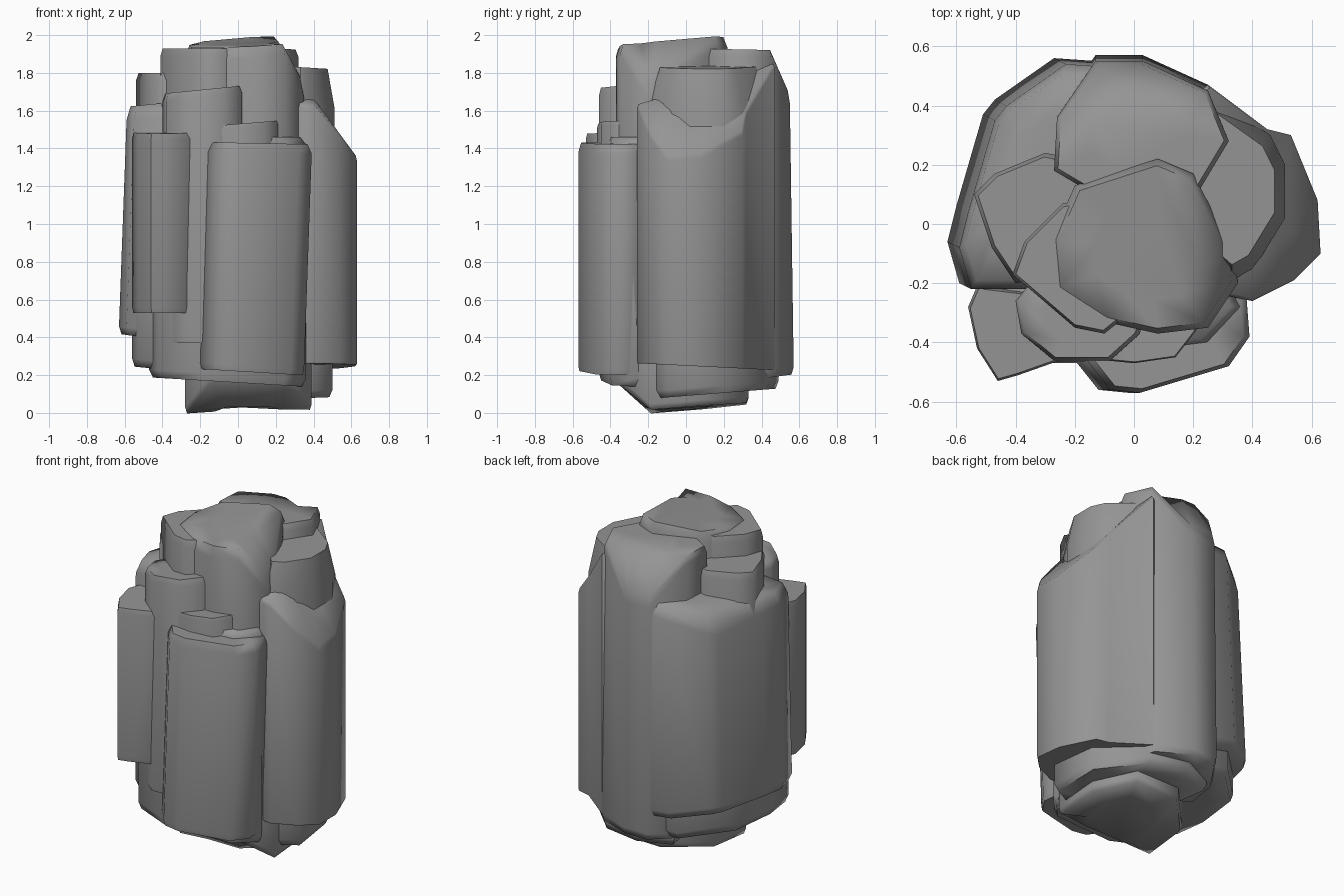
import bpy, bmesh, math

old = bpy.data.objects.get("Cube")
if old:
    bpy.data.objects.remove(old, do_unlink=True)

# Single stone colour
GREY = (0.3, 0.3, 0.3, 1.0)
stone = bpy.data.materials.new("grey stone")
stone.use_nodes = True
stone.diffuse_color = GREY
bsdf = stone.node_tree.nodes["Principled BSDF"]
bsdf.inputs["Base Color"].default_value = GREY
bsdf.inputs["Roughness"].default_value = 0.9


def heights(planes, x, y):
    return [z + sx * x + sy * y for z, sx, sy in planes]


def column(name, outline, bottoms, tops, foot=(0.04, 0.95), shoulder=(0.04, 0.93), lean=(0, 0)):
    """Rock column cut by end planes (z, slope x, slope y), with chamfered rims (drop, scale)."""
    cx = sum(p[0] for p in outline) / len(outline)
    cy = sum(p[1] for p in outline) / len(outline)
    # is_top, offset, scale for each ring from the underside centre to the top centre
    stages = [(False, 0, 0.55), (False, 0, foot[1]), (False, foot[0], 1),
              (True, -shoulder[0], 1), (True, 0, shoulder[1]), (True, 0, 0.55)]
    bm = bmesh.new()
    rings = []
    for is_top, offset, scale in stages:
        ring = []
        for px, py in outline:
            x = cx + (px - cx) * scale + lean[0] * is_top
            y = cy + (py - cy) * scale + lean[1] * is_top
            z = min(heights(tops, x, y)) if is_top else max(heights(bottoms, x, y))
            ring.append(bm.verts.new((x, y, z + offset)))
        rings.append(ring)
    n = len(outline)
    for low, high in zip(rings, rings[1:]):
        for i in range(n):
            j = (i + 1) % n
            bm.faces.new((low[i], low[j], high[j], high[i]))
    bm.faces.new(rings[0])
    bm.faces.new(rings[-1])
    bmesh.ops.recalc_face_normals(bm, faces=bm.faces)
    mesh = bpy.data.meshes.new(name)
    bm.to_mesh(mesh)
    bm.free()
    mesh.materials.append(stone)
    obj = bpy.data.objects.new(name, mesh)
    bpy.context.collection.objects.link(obj)
    bpy.ops.object.select_all(action="DESELECT")
    obj.select_set(True)
    bpy.context.view_layer.objects.active = obj
    bpy.ops.object.shade_smooth_by_angle(angle=math.radians(68))


# Tall central column, bevelled on +x
column("core_column",
       [(-.27, -.22), (-.28, -.05), (-.2, .13), (.08, .22), (.2, .17), (.34, -.1),
        (.35, -.2), (.25, -.35), (.08, -.37), (-.1, -.33)],
       [(.4, 0, 0)], [(1.968, .06, .09), (2.6, -2.5, 0)], shoulder=(.06, .93))

# Low base block with a sloping front, and its side ledge
column("base_block",
       [(-.28, -.19), (-.27, .1), (-.05, .33), (.25, .33), (.39, .1), (.39, -.19), (.25, -.38), (-.15, -.38)],
       [(.02, .03, .08), (-.17, 0, -.9)], [(.6, 0, 0)], foot=(.03, .97))
column("base_ledge",
       [(.5, -.1), (.48, .2), (.25, .44), (0, .49), (-.2, .4), (-.1, 0), (.3, -.2)],
       [(.09, 0, .08)], [(.6, 0, 0)])

# Back column
column("back_column",
       [(-.27, .2), (-.26, .38), (-.13, .57), (.03, .57), (.25, .47), (.32, .3), (.2, .1), (-.1, .1)],
       [(.13, 0, .13)], [(1.93, 0, -.02), (3.0, 0, -2.4)], shoulder=(.04, .95), lean=(0, -.02))

# Broad slab on the rear -x side, its top sloping down and outward
column("broad_slab",
       [(-.63, -.06), (-.6, .06), (-.51, .37), (-.47, .42), (-.27, .56), (.02, .54), (.05, .1),
        (-.25, -.2), (-.59, -.2)],
       [(.33, -.14, 0)], [(2.22, 1.07, -.46), (1.68, .1, 0)], shoulder=(.07, .92), lean=(.04, -.02))
column("slab_underside",
       [(-.56, -.05), (-.52, .25), (-.28, .49), (.1, .42), (0, -.2), (-.3, -.4), (-.53, -.25)],
       [(.19, -.1, 0)], [(.9, 0, 0)])

# Stepped columns beside the core
column("side_step",
       [(-.54, .1), (-.47, .17), (-.3, .24), (-.1, .2), (-.1, -.15), (-.4, -.2), (-.48, -.08)],
       [(.5, 0, 0)], [(1.8, 0, 0)])
column("upper_step",
       [(-.41, -.17), (-.37, -.06), (-.24, .07), (0, .1), (.05, -.25), (-.1, -.37), (-.2, -.35)],
       [(.5, 0, 0)], [(1.93, 0, 0)], shoulder=(.04, .95))
column("front_step",
       [(-.4, -.27), (-.38, -.38), (-.27, -.47), (-.08, -.47), (.02, -.38), (.05, -.2), (-.3, -.15)],
       [(.37, 0, 0)], [(1.73, .1, 0)], foot=(.02, .98), lean=(0, .01))
column("low_front_step",
       [(-.1, -.46), (0, -.47), (.14, -.45), (.21, -.36), (.25, -.2), (-.1, -.2)],
       [(.4, 0, 0)], [(1.53, .08, 0)], shoulder=(.02, .96))
column("front_fill",
       [(-.47, -.25), (-.42, -.38), (-.2, -.46), (.25, -.4), (.36, -.28), (.2, 0), (-.3, 0)],
       [(.16, -.06, 0)], [(1.46, 0, 0)])

# Front corner column, hanging short of the base
column("corner_column",
       [(-.56, -.28), (-.53, -.42), (-.46, -.53), (-.39, -.51), (-.22, -.45), (-.2, -.25), (-.53, -.21)],
       [(.53, 0, 0)], [(1.49, 0, .02)], foot=(.03, .96), shoulder=(.03, .95))

# Large front column
column("front_column",
       [(-.2, -.46), (-.12, -.56), (-.02, -.57), (.28, -.48), (.35, -.38), (.34, -.25),
        (.1, -.15), (-.12, -.3)],
       [(.22, -.06, 0)], [(1.43, -.02, 0)], foot=(.03, .97), shoulder=(.05, .92), lean=(.04, 0))

# Outer and inner columns on the +x side
column("outer_side_column",
       [(.63, -.1), (.54, -.19), (.4, -.26), (.3, -.24), (.15, 0), (.15, .4), (.25, .47),
        (.45, .32), (.53, .3), (.62, .08)],
       [(.25, 0, -.05)], [(1.71, 0, .3), (2.21, -1.36, 0)], foot=(.01, .99), shoulder=(.02, .97))
column("inner_side_column",
       [(.51, .02), (.51, .2), (.46, .3), (.25, .45), (.1, .3), (.1, 0), (.33, -.2), (.4, -.16)],
       [(.4, 0, 0)], [(1.85, -.06, 0)], shoulder=(.2, .8))
